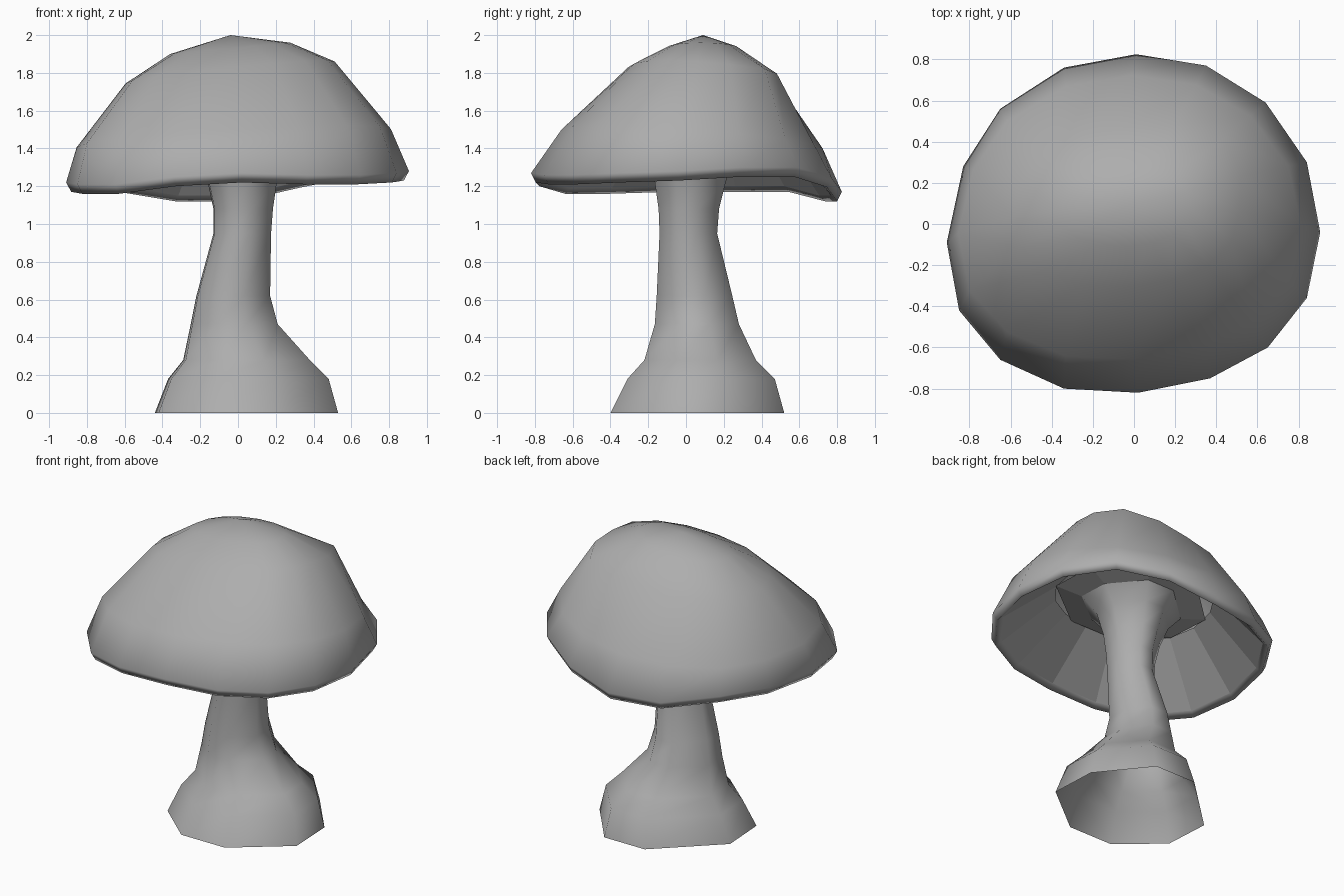
import bpy
import bmesh

cube = bpy.data.objects.get("Cube")
if cube:
    bpy.data.objects.remove(cube, do_unlink=True)

grey = bpy.data.materials.new("mid grey")
grey.use_nodes = True
colour = (0.42, 0.42, 0.42, 1)
grey.diffuse_color = colour
grey.node_tree.nodes["Principled BSDF"].inputs["Base Color"].default_value = colour


def loft(name, rings, top=None, flat_bands=()):
    """Skin a stack of rings, optionally closing the last to a point; chosen bands stay faceted."""
    bm = bmesh.new()
    loops = [[bm.verts.new(p) for p in ring] for ring in rings]
    count = len(loops[0])
    for band, (low, high) in enumerate(zip(loops, loops[1:])):
        for i in range(count):
            j = (i + 1) % count
            face = bm.faces.new((low[i], low[j], high[j], high[i]))
            face.smooth = band not in flat_bands
    if top:
        tip = bm.verts.new(top)
        for i in range(count):
            bm.faces.new((loops[-1][i], loops[-1][(i + 1) % count], tip)).smooth = True
    mesh = bpy.data.meshes.new(name)
    bm.to_mesh(mesh)
    bm.free()
    mesh.materials.append(grey)
    obj = bpy.data.objects.new(name, mesh)
    bpy.context.collection.objects.link(obj)


# Uneven cap outline seen from above, and the wavy height of its lip
outline = [(.905, -.04), (.84, .3), (.64, .59), (.35, .77), (.01, .825), (-.34, .76),
           (-.65, .56), (-.83, .28), (-.91, -.09), (-.85, -.42), (-.65, -.66),
           (-.34, -.8), (.02, -.82), (.37, -.75), (.65, -.6), (.84, -.36)]
lip = [1.23, 1.25, 1.25, 1.195, 1.12, 1.12, 1.17, 1.17,
       1.17, 1.16, 1.16, 1.2, 1.22, 1.21, 1.21, 1.22]


def lip_ring(scale, lift):
    return [(x * scale, y * scale, z + lift) for (x, y), z in zip(outline, lip)]


def dome_ring(sx, sy, cx, cy, z, tilt_x=0, tilt_y=0, bulge=0):
    """Scaled outline, tilted, with an optional bulge on the back left shoulder."""
    ring = []
    for x, y in outline:
        swell = 1 + bulge * (max(x, 0) * max(y, 0)) ** 2
        ring.append((x * sx * swell + cx, y * sy * swell + cy, z + tilt_x * x + tilt_y * y))
    return ring


# Cap: hollow inside, rounded lip, lopsided dome
loft("cap", [
    dome_ring(.56, .57, .01, .03, 1.51),
    lip_ring(.93, .03),
    lip_ring(.97, 0),
    lip_ring(1, .05),
    dome_ring(.917, .84, -.02, .03, 1.45, .055, -.06),
    dome_ring(.61, .47, -.04, .08, 1.8, .065, -.035, 1.5),
    dome_ring(.35, .235, -.04, .085, 1.93, .033),
], top=(-.04, .09, 2), flat_bands=(0,))

# Stem: bent, with a flared foot left open below and a trumpet top inside the cap
# Each level is height, then left/right and front/back limits
levels = [(0, -.44, .53, -.4, .52), (.18, -.37, .48, -.31, .47),
          (.28, -.29, .38, -.22, .37), (.47, -.25, .21, -.165, .28),
          (.62, -.22, .17, -.155, .245), (.95, -.13, .175, -.14, .165),
          (1.08, -.13, .185, -.145, .175), (1.22, -.16, .205, -.165, .21),
          (1.36, -.22, .25, -.2, .25), (1.46, -.31, .34, -.28, .32),
          (1.5, -.48, .5, -.43, .48)]
# Uneven eight-sided section
section = [(.97, .3), (.43, 1), (-.2, 1), (-1, .2),
           (-.96, -.48), (-.4, -1), (.28, -1), (1, -.4)]


def stem_ring(z, x0, x1, y0, y1):
    return [((x0 + x1) / 2 + (x1 - x0) / 2 * u,
             (y0 + y1) / 2 + (y1 - y0) / 2 * v, z) for u, v in section]


loft("stem", [stem_ring(*level) for level in levels], flat_bands=(len(levels) - 2,))
